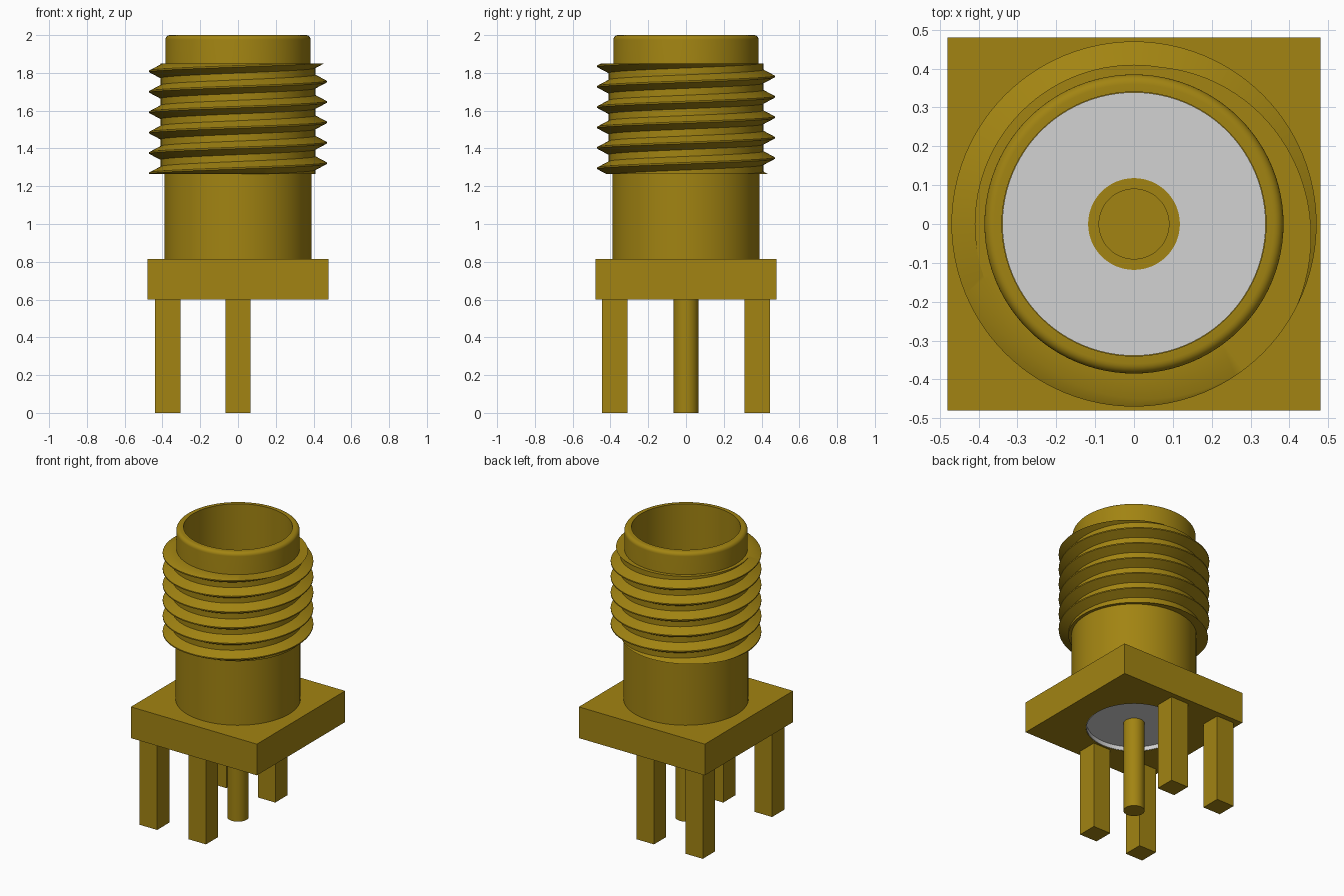
import bpy
import bmesh
import math
from mathutils import Vector, Matrix

cube = bpy.data.objects.get("Cube")
if cube:
    bpy.data.objects.remove(cube, do_unlink=True)


def material(name, rgb):
    m = bpy.data.materials.new(name)
    m.use_nodes = True
    m.diffuse_color = (*rgb, 1)
    m.node_tree.nodes["Principled BSDF"].inputs["Base Color"].default_value = (*rgb, 1)
    return m


GOLD = material("gold", (0.36, 0.23, 0.006))
GREY = material("light grey", (0.65, 0.65, 0.65))


def finish(name, bm, mat, smooth=True):
    bmesh.ops.recalc_face_normals(bm, faces=bm.faces)
    mesh = bpy.data.meshes.new(name)
    bm.to_mesh(mesh)
    bm.free()
    mesh.materials.append(mat)
    ob = bpy.data.objects.new(name, mesh)
    bpy.context.collection.objects.link(ob)
    if smooth:
        bpy.ops.object.select_all(action='DESELECT')
        ob.select_set(True)
        bpy.context.view_layer.objects.active = ob
        bpy.ops.object.shade_smooth_by_angle(angle=math.radians(30))
    return ob


def lathe(name, profile, mat, closed=False, steps=96):
    """Revolve (radius, z) points around the z axis."""
    bm = bmesh.new()
    vs = [bm.verts.new((r, 0, z)) for r, z in profile]
    pairs = list(zip(vs, vs[1:])) + ([(vs[-1], vs[0])] if closed else [])
    es = [bm.edges.new(p) for p in pairs]
    bmesh.ops.spin(bm, geom=vs + es, cent=(0, 0, 0), axis=(0, 0, 1),
                   angle=2 * math.pi, steps=steps, use_merge=False)
    bmesh.ops.remove_doubles(bm, verts=bm.verts, dist=1e-5)
    return finish(name, bm, mat)


# Outer barrel with bore and rounded lip
lip = [(0.36 + 0.025 * math.cos(a), 1.975 + 0.025 * math.sin(a))
       for a in (math.pi / 2 * i / 6 for i in range(7))]
lathe("barrel", [(0.34, 0.815), (0.39, 0.815), (0.39, 1.30), (0.385, 1.30)]
      + lip + [(0.34, 2.0)], GOLD, closed=True)

# Insulator core, with a shallow recess underneath
lathe("insulator", [(0.118, 1.67), (0.339, 1.67), (0.339, 0.82), (0.299, 0.82),
                    (0.299, 0.601), (0.295, 0.601), (0.295, 0.63), (0.066, 0.63),
                    (0.066, 0.9), (0.118, 0.9)], GREY, closed=True)

# Centre contact: socket at the top, solder pin at the bottom
lathe("center_contact", [(0, 1.4), (0.09, 1.4), (0.09, 1.67), (0.118, 1.67),
                         (0.118, 0.9), (0.066, 0.9), (0.066, 0), (0, 0)], GOLD)

# Square base plate with a round hole
bm = bmesh.new()
square = [bm.verts.new((x, y, 0.6)) for x, y in
          ((-0.48, -0.48), (0.48, -0.48), (0.48, 0.48), (-0.48, 0.48))]
hole = [bm.verts.new((0.3 * math.cos(a), 0.3 * math.sin(a), 0.6))
        for a in (2 * math.pi * i / 96 for i in range(96))]
for ring in (square, hole):
    for a, b in zip(ring, ring[1:] + ring[:1]):
        bm.edges.new((a, b))
bmesh.ops.triangle_fill(bm, use_beauty=True, edges=bm.edges[:], normal=(0, 0, -1))
ext = bmesh.ops.extrude_face_region(bm, geom=bm.faces[:], use_keep_orig=True)
bmesh.ops.translate(bm, vec=(0, 0, 0.215),
                    verts=[v for v in ext["geom"] if isinstance(v, bmesh.types.BMVert)])
finish("base_plate", bm, GOLD)

# Four square legs
for xname, x in (("side", -0.372), ("middle", 0.0)):
    for yname, y in (("front", -0.377), ("back", 0.377)):
        bm = bmesh.new()
        bmesh.ops.create_cube(bm, size=1, matrix=Matrix.Translation((x, y, 0.301))
                              @ Matrix.Diagonal((0.133, 0.133, 0.602, 1)))
        finish(f"{yname}_{xname}_leg", bm, GOLD, smooth=False)

# Helical thread, trimmed flat at both ends
PITCH, SEG, TURNS = 0.108, 96, 8
ROOT, CREST, Z_LOW, Z_HIGH = 0.41, 0.47, 1.265, 1.85
tooth = [(CREST, -0.004), (CREST, 0.004), (ROOT, 0.036),
         (ROOT, PITCH - 0.036), (CREST, PITCH - 0.004)]
start = 1.808 - 7.5 * PITCH
bm = bmesh.new()
previous = None
for i in range(SEG * TURNS + 1):
    a = 2 * math.pi * i / SEG
    z = start + PITCH * i / SEG
    column = [bm.verts.new((r * math.cos(a), r * math.sin(a), z + dz)) for r, dz in tooth]
    if previous:
        for j in range(len(tooth) - 1):
            bm.faces.new((previous[j], column[j], column[j + 1], previous[j + 1]))
    previous = column
bmesh.ops.remove_doubles(bm, verts=bm.verts, dist=1e-5)
for z, side in ((Z_LOW, -1), (Z_HIGH, 1)):
    bmesh.ops.bisect_plane(bm, geom=bm.verts[:] + bm.edges[:] + bm.faces[:], dist=1e-6,
                           plane_co=(0, 0, z), plane_no=(0, 0, side), clear_outer=True)
rim = [e for e in bm.edges if e.is_boundary
       and min(abs(e.verts[0].co.z - z) + abs(e.verts[1].co.z - z)
               for z in (Z_LOW, Z_HIGH)) < 1e-3]
ext = bmesh.ops.extrude_edge_only(bm, edges=rim)
for v in ext["geom"]:
    if isinstance(v, bmesh.types.BMVert):
        flat = Vector((v.co.x, v.co.y, 0)).normalized() * 0.375
        v.co = (flat.x, flat.y, v.co.z)
finish("thread", bm, GOLD)
